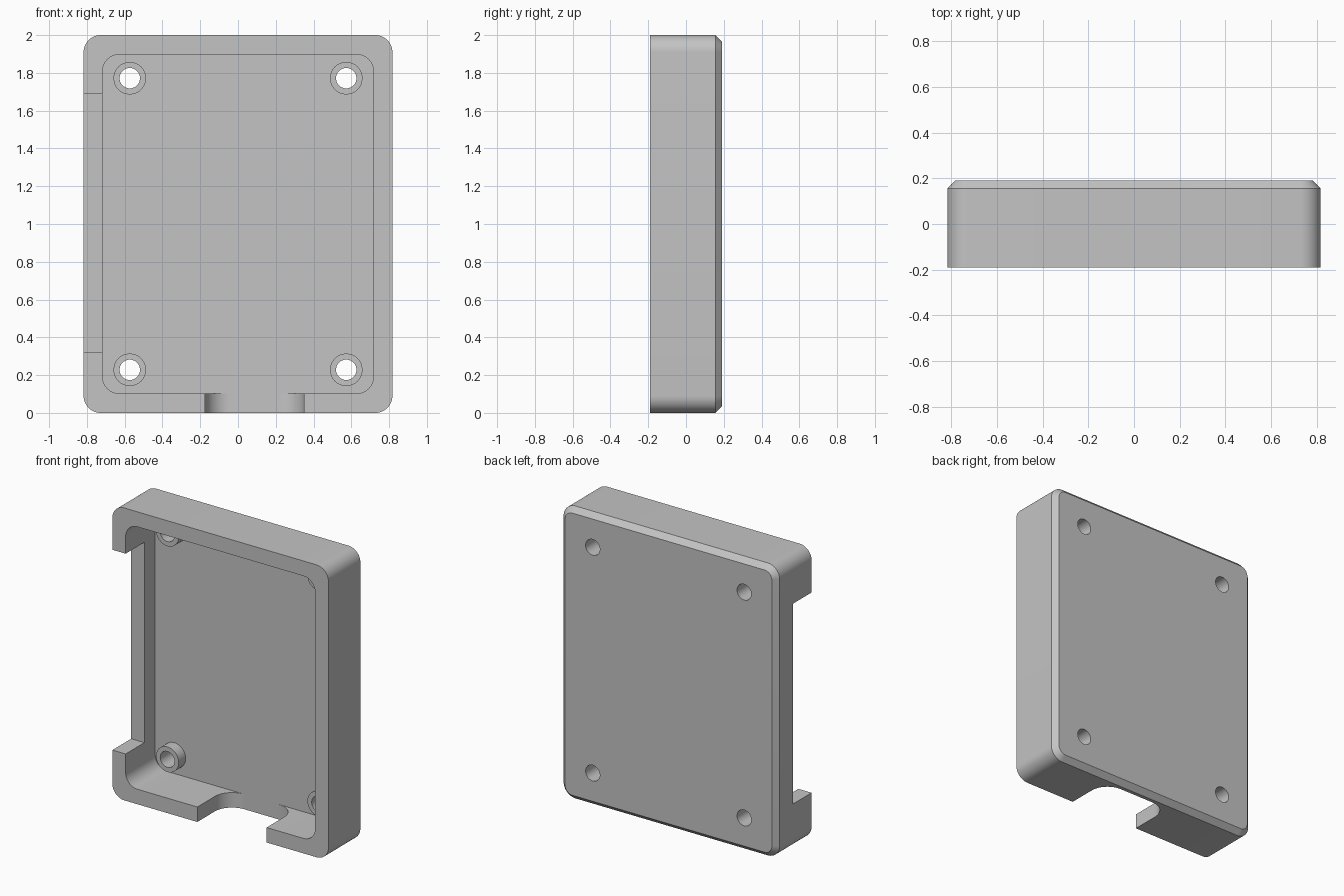
import bpy
import bmesh
import math

W, H = 1.635, 2.0           # outer width and height
FRONT, BACK = -0.19, 0.19   # depth range
FLOOR = 0.13                # inside face of the back panel
CHAMFER = 0.035
MID_Z = H / 2

cube = bpy.data.objects.get("Cube")
if cube:
    bpy.data.objects.remove(cube, do_unlink=True)

grey = bpy.data.materials.new("plain_grey")
grey.use_nodes = True
grey.diffuse_color = (0.55, 0.55, 0.55, 1)
grey.node_tree.nodes["Principled BSDF"].inputs["Base Color"].default_value = (0.55, 0.55, 0.55, 1)


def arc(cx, cy, r, start, end, steps=12):
    """Points along a circular arc, angles in degrees."""
    angles = [math.radians(start + (end - start) * i / steps) for i in range(steps + 1)]
    return [(cx + r * math.cos(a), cy + r * math.sin(a)) for a in angles]


def rounded_rect(w, h, r):
    x, z = w / 2 - r, h / 2 - r
    corners = [(x, z), (-x, z), (-x, -z), (x, -z)]
    pts = []
    for i, (cx, cz) in enumerate(corners):
        pts += arc(cx, cz, r, 90 * i, 90 * i + 90)
    return pts


def loft(name, sections):
    """Closed solid through matching rings of 3D points."""
    bm = bmesh.new()
    rings = [[bm.verts.new(p) for p in ring] for ring in sections]
    for a, b in zip(rings, rings[1:]):
        for i in range(len(a)):
            j = (i + 1) % len(a)
            bm.faces.new((a[i], a[j], b[j], b[i]))
    bm.faces.new(rings[0])
    bm.faces.new(rings[-1])
    bmesh.ops.recalc_face_normals(bm, faces=bm.faces)
    mesh = bpy.data.meshes.new(name)
    bm.to_mesh(mesh)
    bm.free()
    mesh.materials.append(grey)
    obj = bpy.data.objects.new(name, mesh)
    bpy.context.collection.objects.link(obj)
    return obj


def along_y(pts, y, cx=0, cz=MID_Z):
    return [(cx + px, y, cz + pz) for px, pz in pts]


def combine(target, tool, operation):
    """Boolean the tool into the target, then discard the tool."""
    mod = target.modifiers.new(operation, 'BOOLEAN')
    mod.operation, mod.object, mod.solver = operation, tool, 'EXACT'
    graph = bpy.context.evaluated_depsgraph_get()
    mesh = bpy.data.meshes.new_from_object(target.evaluated_get(graph))
    target.modifiers.clear()
    target.data = mesh
    bpy.data.objects.remove(tool, do_unlink=True)


# Outer tray with a chamfered back rim
outer = rounded_rect(W, H, 0.09)
inset = rounded_rect(W - 2 * CHAMFER, H - 2 * CHAMFER, 0.09 - CHAMFER)
case = loft("case_shell", [along_y(outer, FRONT), along_y(outer, BACK - CHAMFER),
                           along_y(inset, BACK)])

# Open cavity
inner = rounded_rect(1.435, 1.795, 0.09)
combine(case, loft("cavity", [along_y(inner, FRONT - 0.1), along_y(inner, FLOOR)]), 'DIFFERENCE')

# Four screw posts with through holes
for sx in (-1, 1):
    for sz in (-1, 1):
        cx, cz = sx * 0.573, MID_Z + sz * 0.772
        post = arc(0, 0, 0.086, 0, 352.5, 47)
        hole = arc(0, 0, 0.054, 0, 352.5, 47)
        combine(case, loft("post", [along_y(post, 0.055, cx, cz),
                                    along_y(post, 0.16, cx, cz)]), 'UNION')
        combine(case, loft("hole", [along_y(hole, 0, cx, cz),
                                    along_y(hole, 0.3, cx, cz)]), 'DIFFERENCE')

# Long rectangular notch in the right wall
notch = [(-0.9, 0.32), (-0.65, 0.32), (-0.65, 1.69), (-0.9, 1.69)]
combine(case, loft("notch", [along_y(notch, y, 0, 0) for y in (-0.3, 0.013)]), 'DIFFERENCE')

# Round-cornered cable slot in the bottom wall, flush with the floor
x0, x1, r = -0.175, 0.35, 0.13
slot = [(x0, -0.3), (x1, -0.3)]
slot += arc(x1 - r, FLOOR - r, r, 0, 90, 16) + arc(x0 + r, FLOOR - r, r, 90, 180, 16)
combine(case, loft("slot", [[(x, y, z) for x, y in slot] for z in (-0.1, 0.14)]), 'DIFFERENCE')

# Smooth rounds, sharp edges
bpy.ops.object.select_all(action='DESELECT')
case.select_set(True)
bpy.context.view_layer.objects.active = case
bpy.ops.object.shade_smooth_by_angle(angle=math.radians(25))
